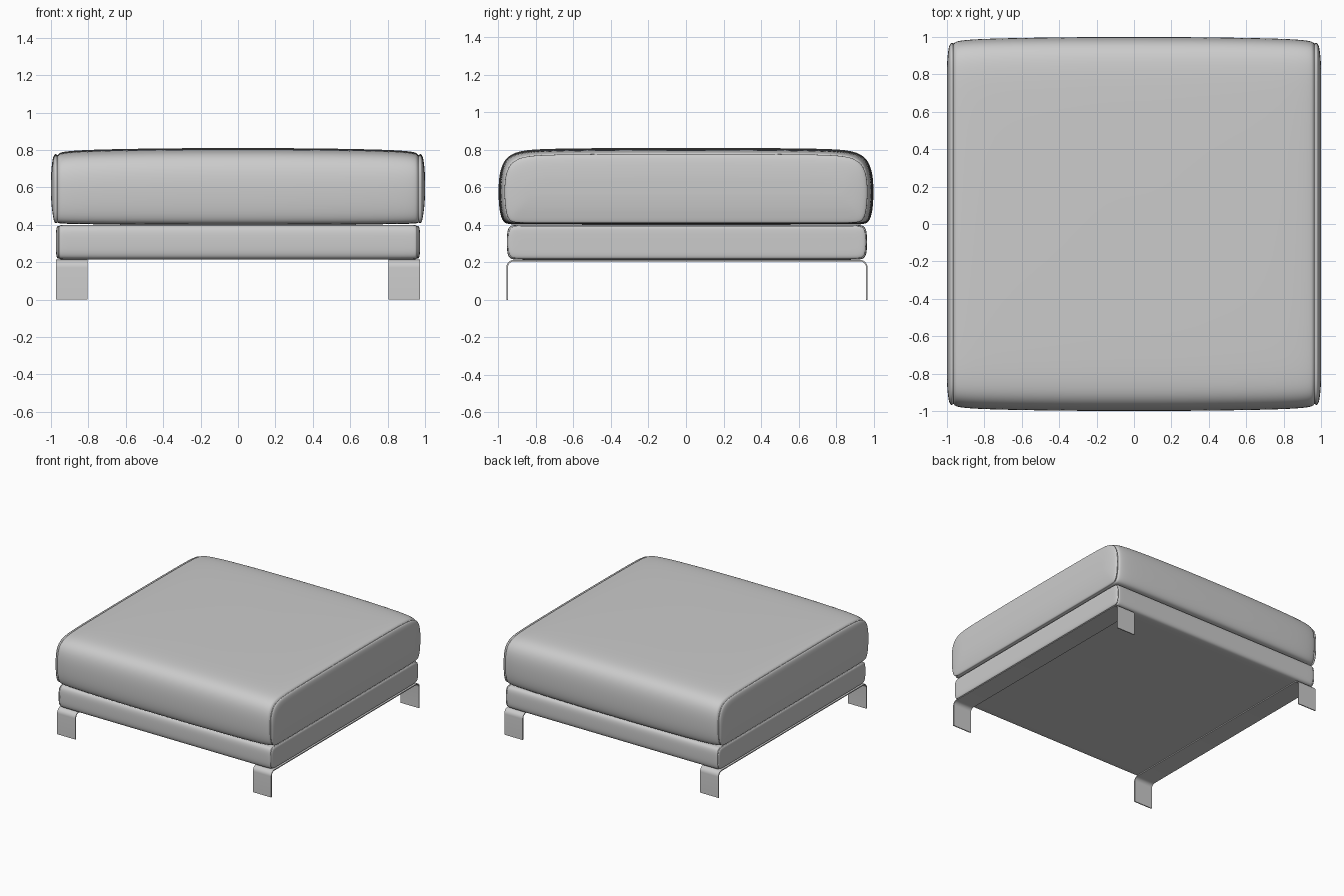
import bpy, bmesh, math

if "Cube" in bpy.data.objects:
    bpy.data.objects.remove(bpy.data.objects["Cube"])


def new_object(name, bm, angle=40):
    bmesh.ops.recalc_face_normals(bm, faces=bm.faces)
    mesh = bpy.data.meshes.new(name)
    bm.to_mesh(mesh)
    bm.free()
    ob = bpy.data.objects.new(name, mesh)
    bpy.context.collection.objects.link(ob)
    bpy.ops.object.select_all(action='DESELECT')
    bpy.context.view_layer.objects.active = ob
    ob.select_set(True)
    if angle:
        bpy.ops.object.shade_smooth_by_angle(angle=math.radians(angle))
    else:
        bpy.ops.object.shade_smooth()
    return ob


def padded_block(name, half, stations, y_shift=0.0, low=0.3):
    """Loft a y-z outline along x; stations are (x, inset), mirrored in x."""
    outline = half + [(-y, z) for y, z in reversed(half) if y != 0]
    hy = max(y for y, z in half)
    z0, z1 = min(z for y, z in half), max(z for y, z in half)
    zc, hz = (z0 + z1) / 2, (z1 - z0) / 2
    full = [(-x, d) for x, d in reversed(stations) if x] + stations
    bm = bmesh.new()
    rings = []
    for x, d in full:
        ring = []
        for y, z in outline:
            dz = d * (low if z < zc and d < 0.05 else 1)
            ring.append(bm.verts.new((x, y * (hy - d) / hy + y_shift,
                                      zc + (z - zc) * (hz - dz) / hz)))
        rings.append(ring)
    n = len(outline)
    for a, b in zip(rings, rings[1:]):
        for i in range(n):
            j = (i + 1) % n
            bm.faces.new((a[i], a[j], b[j], b[i]))
    bm.faces.new(rings[0])
    bm.faces.new(rings[-1])
    ob = new_object(name, bm, 0)
    sub = ob.modifiers.new("smooth", 'SUBSURF')
    sub.levels = sub.render_levels = 2
    return ob


# Seat cushion: crowned top, broad upper rounding, seam groove near each end
cushion_half = [(0, 0.40), (0.5, 0.40), (0.85, 0.40), (0.945, 0.401),
                (0.972, 0.412), (0.988, 0.445), (0.997, 0.50), (1.0, 0.57),
                (0.998, 0.64), (0.987, 0.705), (0.960, 0.756), (0.91, 0.788),
                (0.83, 0.801), (0.70, 0.806), (0.4, 0.809), (0, 0.81)]
padded_block("seat_cushion", cushion_half, [
    (0, 0), (0.3, 0.0), (0.6, 0.004), (0.8, 0.009), (0.9, 0.015),
    (0.945, 0.022), (0.958, 0.028), (0.963, 0.037), (0.968, 0.037),
    (0.974, 0.030), (0.983, 0.036), (0.990, 0.052), (0.996, 0.09),
    (1.0, 0.15), (1.0, 0.18)])

# Upholstered base
base_half = [(0, 0.213), (0.5, 0.213), (0.88, 0.213), (0.925, 0.214),
             (0.947, 0.222), (0.957, 0.245), (0.960, 0.28), (0.960, 0.335),
             (0.957, 0.368), (0.947, 0.391), (0.925, 0.399), (0.88, 0.40),
             (0.5, 0.40), (0, 0.40)]
padded_block("base", base_half, [
    (0, 0), (0.5, 0), (0.9, 0.0), (0.945, 0.001), (0.952, 0.003),
    (0.955, 0.008), (0.958, 0.008), (0.962, 0.005), (0.968, 0.010),
    (0.972, 0.022), (0.973, 0.05), (0.973, 0.08)], y_shift=0.005, low=1)


# Bent metal strips: each one forms a front and a back leg
def bent_path(hy, top, r, steps=8):
    side = [(hy, 0.0)]
    for k in range(steps + 1):
        t = math.pi / 2 * k / steps
        side.append((hy - r + r * math.cos(t), top - r + r * math.sin(t)))
    return side + [(-y, z) for y, z in reversed(side)]


def leg_strip(name, x0, x1):
    bm = bmesh.new()
    rows = []
    for path, x in ((bent_path(0.963, 0.213, 0.042), x0), (bent_path(0.963, 0.213, 0.042), x1),
                    (bent_path(0.955, 0.205, 0.034), x1), (bent_path(0.955, 0.205, 0.034), x0)):
        rows.append([bm.verts.new((x, y + 0.005, z)) for y, z in path])
    for a, b in zip(rows, rows[1:] + rows[:1]):
        for i in range(len(a) - 1):
            bm.faces.new((a[i], a[i + 1], b[i + 1], b[i]))
    for i in (0, -1):
        bm.faces.new([r[i] for r in rows])
    return new_object(name, bm)


leg_strip("left_leg_strip", -0.972, -0.805)
leg_strip("right_leg_strip", 0.805, 0.972)
